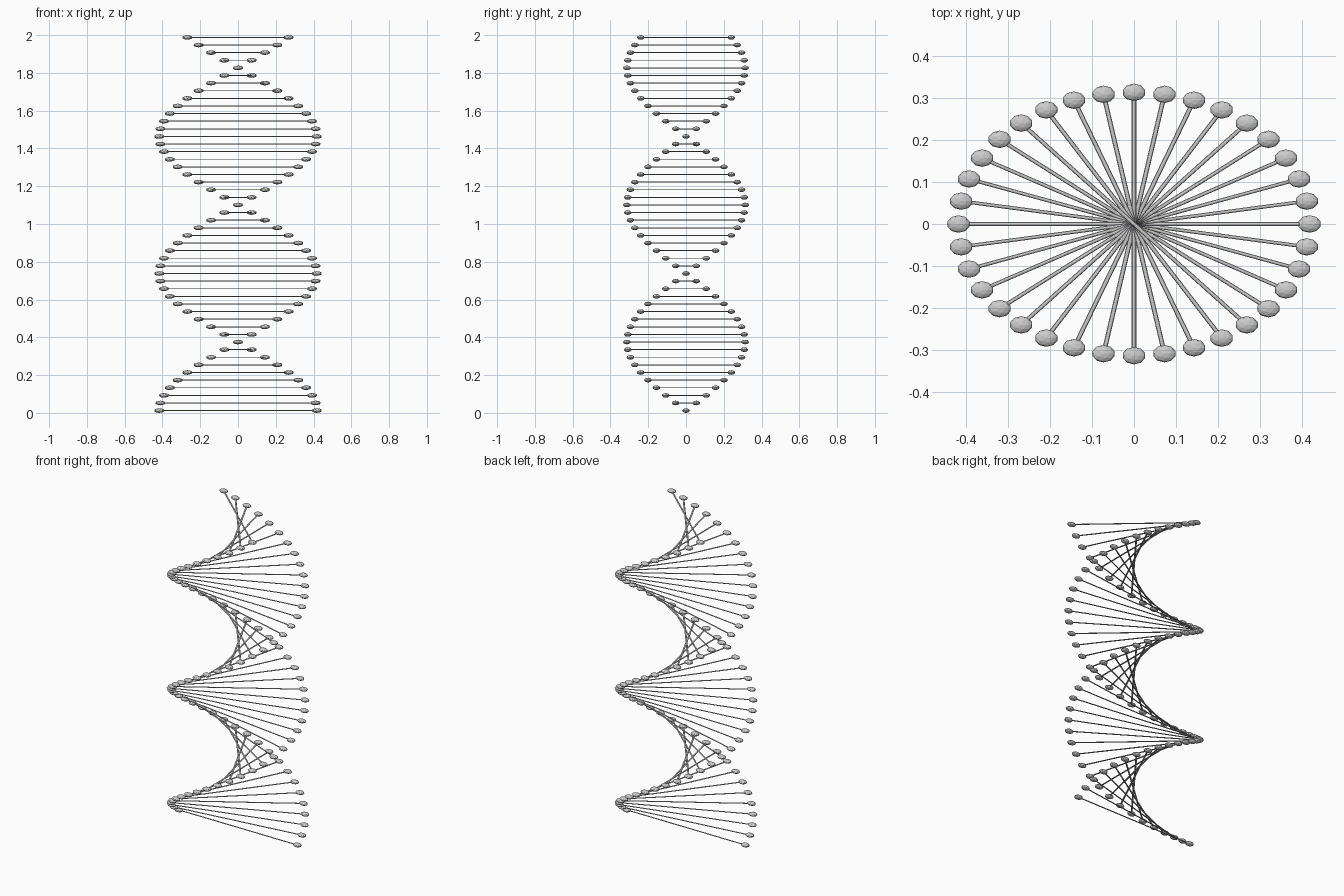
import bpy, bmesh
from math import radians, pi
from mathutils import Matrix

if "Cube" in bpy.data.objects:
    bpy.data.objects.remove(bpy.data.objects["Cube"])

COUNT = 50                       # rungs in the helix
TURN = radians(10)               # twist per rung
RX, RY = 0.417, 0.313            # elliptical radii of the helix
BALL = 0.066                     # ball radius relative to helix radius
BAR = 0.0135                     # bar radius relative to helix radius
BALL_Z = 0.0122                  # squashed ball half-height
STEP = (2 - 2 * BALL_Z) / (COUNT - 1)
SQUASH = Matrix.Diagonal((RX, RY, BALL_Z / BALL, 1))


def make_object(name, build):
    """Gather one kind of part from every rung into a single object."""
    bm = bmesh.new()
    for i in range(COUNT):
        place = (Matrix.Translation((0, 0, BALL_Z + i * STEP)) @ SQUASH)
        build(bm, place, i * TURN)
    mesh = bpy.data.meshes.new(name)
    bm.to_mesh(mesh)
    bm.free()
    obj = bpy.data.objects.new(name, mesh)
    bpy.context.collection.objects.link(obj)


def add_bar(bm, place, angle):
    turn = Matrix.Rotation(angle, 4, 'Z') @ Matrix.Rotation(pi / 2, 4, 'Y')
    bmesh.ops.create_cone(bm, cap_ends=True, segments=8, radius1=BAR,
                          radius2=BAR, depth=2, matrix=place @ turn)


def add_ball(side):
    def build(bm, place, angle):
        spot = Matrix.Rotation(angle, 4, 'Z') @ Matrix.Translation((side, 0, 0))
        # undo the turn so every ball keeps the same orientation
        spin = Matrix.Rotation(-angle, 4, 'Z')
        bmesh.ops.create_icosphere(bm, subdivisions=2, radius=BALL,
                                   matrix=place @ spot @ spin)
    return build


# Crossbars, then the two strands of end balls
make_object("rungs", add_bar)
make_object("strand_a_balls", add_ball(1))
make_object("strand_b_balls", add_ball(-1))
